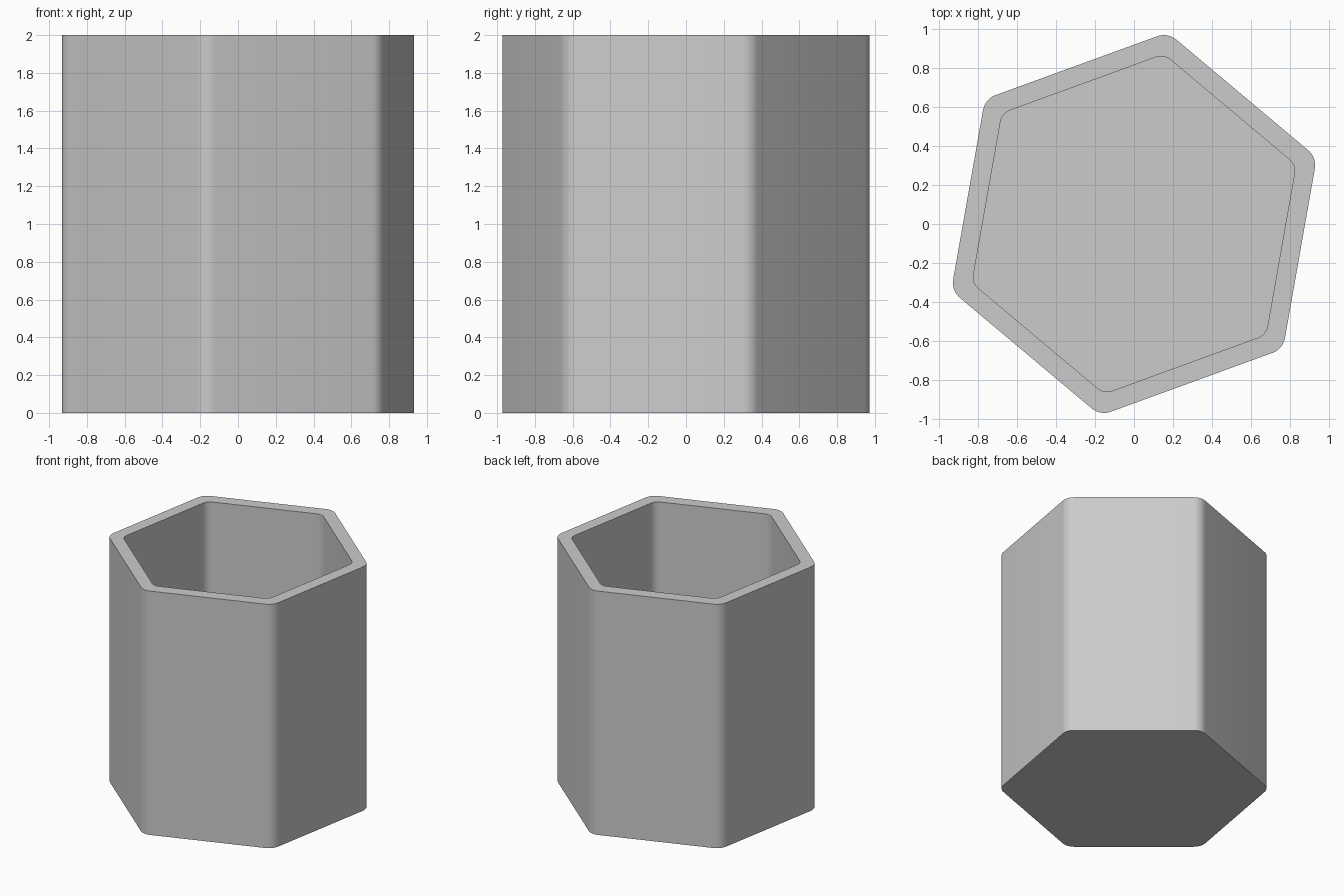
import bpy, bmesh
from math import cos, sin, radians

if "Cube" in bpy.data.objects:
    bpy.data.objects.remove(bpy.data.objects["Cube"])

HEIGHT, FLOOR = 2.0, 0.1
SEGMENTS = 8


def rounded_hexagon(radius, fillet):
    """Hexagon outline with corners at 20, 80, 140... degrees, each rounded."""
    points = []
    reach = radius - fillet / cos(radians(30))
    for corner in range(6):
        a = 20 + 60 * corner
        cx, cy = reach * cos(radians(a)), reach * sin(radians(a))
        for i in range(SEGMENTS + 1):
            t = radians(a - 30 + 60 * i / SEGMENTS)
            points.append((cx + fillet * cos(t), cy + fillet * sin(t)))
    return points


bm = bmesh.new()


def ring(outline, z):
    return [bm.verts.new((x, y, z)) for x, y in outline]


outer = rounded_hexagon(1.0, 0.1)
inner = rounded_hexagon(0.886, 0.075)

# Outer wall, rim and inner wall
rings = [ring(outer, 0), ring(outer, HEIGHT), ring(inner, HEIGHT), ring(inner, FLOOR)]
count = len(outer)
for a, b in zip(rings, rings[1:]):
    for i in range(count):
        j = (i + 1) % count
        bm.faces.new((a[i], a[j], b[j], b[i]))

# Underside and cavity floor
bm.faces.new(rings[0][::-1])
bm.faces.new(rings[3])
bmesh.ops.recalc_face_normals(bm, faces=bm.faces[:])

mesh = bpy.data.meshes.new("hexagonal_cup")
bm.to_mesh(mesh)
bm.free()
cup = bpy.data.objects.new("hexagonal_cup", mesh)
bpy.context.collection.objects.link(cup)

# Smooth rounded corners, crisp rim and base
bpy.context.view_layer.objects.active = cup
cup.select_set(True)
bpy.ops.object.shade_smooth_by_angle(angle=radians(30))
